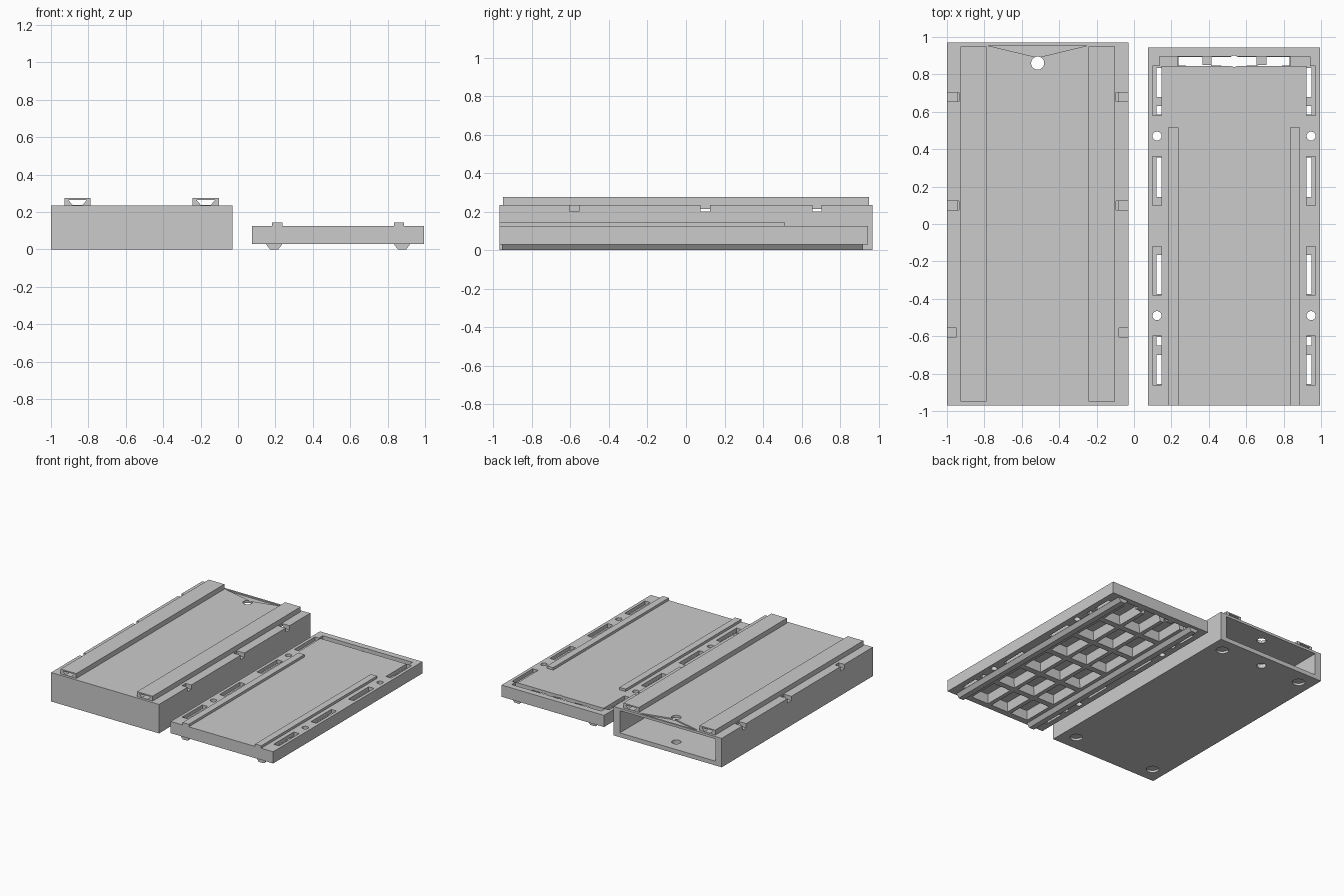
import bpy, bmesh, math
from mathutils import Matrix

if "Cube" in bpy.data.objects:
    bpy.data.objects.remove(bpy.data.objects["Cube"])

grey = bpy.data.materials.new("light_grey")
grey.use_nodes = True
colour = (0.6, 0.6, 0.6, 1)
grey.diffuse_color = colour
grey.node_tree.nodes["Principled BSDF"].inputs["Base Color"].default_value = colour


def hull(bm, points):
    """Convex solid around a few corner points."""
    verts = [bm.verts.new(p) for p in points]
    bmesh.ops.convex_hull(bm, input=verts)


def box(bm, x, y, z):
    hull(bm, [(a, b, c) for a in x for b in y for c in z])


def trapezoid(bm, centre, low_half, high_half, y, z):
    """Bar along y whose width changes from bottom to top."""
    hull(bm, [(centre + s * w, b, h) for s in (-1, 1) for b in y
              for w, h in ((low_half, z[0]), (high_half, z[1]))])


def drill(bm, x, y, radius, z):
    place = Matrix.Translation((x, y, sum(z) / 2))
    bmesh.ops.create_cone(bm, cap_ends=True, segments=32, radius1=radius,
                          radius2=radius, depth=z[1] - z[0], matrix=place)


def make(name, bm):
    bmesh.ops.dissolve_limit(bm, angle_limit=0.001, verts=bm.verts, edges=bm.edges)
    bmesh.ops.recalc_face_normals(bm, faces=bm.faces)
    mesh = bpy.data.meshes.new(name)
    bm.to_mesh(mesh)
    bm.free()
    mesh.materials.append(grey)
    obj = bpy.data.objects.new(name, mesh)
    bpy.context.scene.collection.objects.link(obj)
    return obj


def carve(obj, bm):
    """Subtract all the solids in bm from obj."""
    cutter = make("cutter", bm)
    cutter.hide_render = True
    mod = obj.modifiers.new("cut", 'BOOLEAN')
    mod.operation, mod.solver, mod.use_self = 'DIFFERENCE', 'EXACT', True
    mod.object = cutter
    bpy.context.view_layer.objects.active = obj
    bpy.ops.object.modifier_apply(modifier=mod.name)
    bpy.data.objects.remove(cutter)


# Case: a sleeve open at the back
CX, TOP = -0.515, 0.235
bm = bmesh.new()
box(bm, (-1, -0.03), (-0.97, 0.97), (0, TOP))
case = make("case_body", bm)
cut = bmesh.new()
box(cut, (-0.945, -0.085), (-0.92, 1.1), (0.035, 0.215))
carve(case, cut)

# Case: bore, foot recesses, side notches and finger ramp
cut = bmesh.new()
drill(cut, CX, 0.86, 0.035, (-0.1, 0.4))
for s in (-1, 1):
    for y in (-0.84, 0.85):
        drill(cut, CX + s * 0.37, y, 0.047, (-0.1, 0.018))
    for y, depth in ((-0.58, 0.05), (0.1, 0.065), (0.68, 0.065)):
        box(cut, (CX + s * (0.485 - depth), CX + s * 0.6),
            (y - 0.024, y + 0.024), (0.2, 0.3))
carve(case, cut)
cut = bmesh.new()
hull(cut, [(x, y, z) for x, y in ((CX - 0.27, 0.955), (CX, 0.89), (CX + 0.27, 0.955))
           for z in (TOP - 0.01, TOP + 0.05)])
carve(case, cut)

# Case: two rails with dovetail channels
for side, s in (("left", 1), ("right", -1)):
    x = CX + s * 0.343
    bm = bmesh.new()
    box(bm, (x - 0.07, x + 0.07), (-0.95, 0.95), (TOP, 0.275))
    rail = make(side + "_channel_rail", bm)
    cut = bmesh.new()
    trapezoid(cut, x, 0.027, 0.05, (-1.1, 1.1), (TOP + 0.003, 0.265))
    carve(rail, cut)

# Tray: plate with a waffle of tapered pockets underneath
TX, LOW, HIGH = 0.535, 0.03, 0.125
bm = bmesh.new()
box(bm, (0.075, 0.995), (-0.97, 0.945), (LOW, HIGH))
tray = make("tray_plate", bm)
cut = bmesh.new()
for i in range(3):
    for j in range(6):
        x, y = TX + (i - 1) * 0.19, -0.79 + j * 0.305
        hull(cut, [(x + a * w, y + b * d, z) for a in (-1, 1) for b in (-1, 1)
                   for w, d, z in ((0.08, 0.13, LOW - 0.01), (0.065, 0.115, 0.1))])
carve(tray, cut)

# Tray: shallow vent slots along the sides and the back
slots = ((0.58, 0.845), (0.1, 0.36), (-0.38, -0.12), (-0.86, -0.6))
vents = ((0.68, 0.835), (0.585, 0.63), (0.145, 0.355), (-0.375, -0.165),
         (-0.65, -0.605), (-0.855, -0.7))
cut = bmesh.new()
for s in (-1, 1):
    for y in slots:
        box(cut, (TX + s * 0.387, TX + s * 0.435), y, (0.095, 0.2))
box(cut, (0.135, 0.94), (0.846, 0.895), (0.095, 0.2))
carve(tray, cut)

# Tray: openings through the slots, screw holes and back bore
cut = bmesh.new()
for s in (-1, 1):
    for y in vents:
        box(cut, (TX + s * 0.388, TX + s * 0.414), y, (-0.1, 0.11))
    for y in (0.47, -0.49):
        drill(cut, TX + s * 0.412, y, 0.024, (-0.1, 0.3))
for x in ((0.232, 0.366), (0.414, 0.654), (0.708, 0.836)):
    box(cut, x, (0.847, 0.894), (-0.1, 0.11))
drill(cut, TX, 0.87, 0.03, (-0.1, 0.3))
carve(tray, cut)

# Tray: guide ribs on top and dovetail runners below
for side, s in (("left", 1), ("right", -1)):
    bm = bmesh.new()
    box(bm, (TX + s * 0.298, TX + s * 0.353), (-0.97, 0.515), (HIGH, 0.145))
    make(side + "_guide_rib", bm)
    bm = bmesh.new()
    trapezoid(bm, TX + s * 0.342, 0.022, 0.045, (-0.955, 0.92), (0, LOW))
    make(side + "_dovetail_runner", bm)
